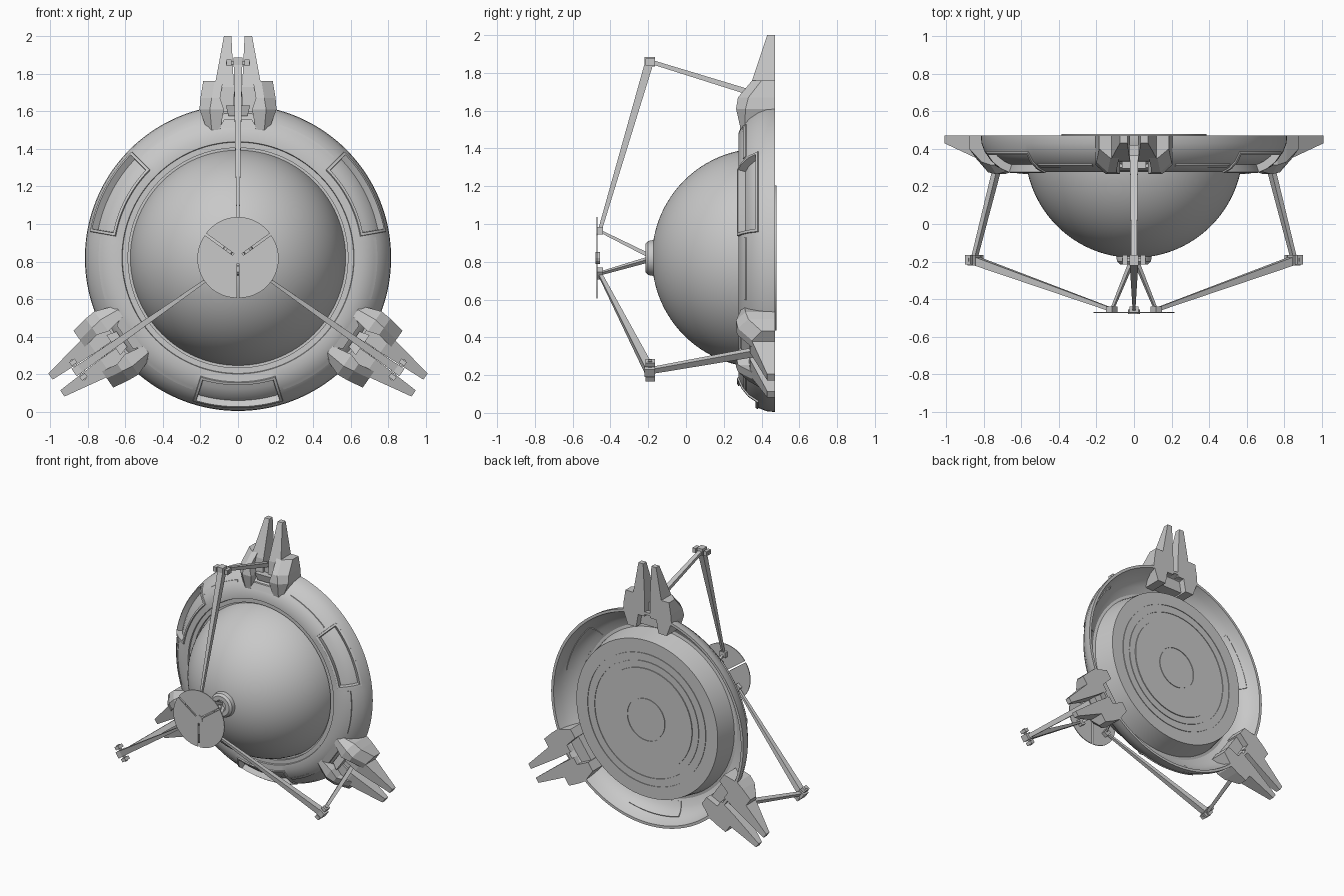
import bpy, bmesh
from math import sin, cos, radians, degrees, atan2, pi
from mathutils import Vector

if "Cube" in bpy.data.objects:
    bpy.data.objects.remove(bpy.data.objects["Cube"], do_unlink=True)

AXIS_Z = 0.82
LEGS = {"top": 0, "left": 125, "right": -125}
WINDOWS = {"bottom": 180, "left": 62.5, "right": -62.5}

grey = bpy.data.materials.new("plain_grey")
grey.use_nodes = True
grey.diffuse_color = (0.58, 0.58, 0.58, 1)
grey.node_tree.nodes["Principled BSDF"].inputs["Base Color"].default_value = (0.58, 0.58, 0.58, 1)


def place(angle, x, r, y):
    """Sideways, radius and depth in a frame turned about the dish axis."""
    a = radians(angle)
    return Vector((r * sin(a) + x * cos(a), y, AXIS_Z + r * cos(a) - x * sin(a)))


def finish(name, bm, smooth=False):
    mesh = bpy.data.meshes.new(name)
    bm.to_mesh(mesh)
    bm.free()
    mesh.materials.append(grey)
    if smooth:
        mesh.polygons.foreach_set("use_smooth", [True] * len(mesh.polygons))
        mesh.set_sharp_from_angle(angle=radians(30))
    obj = bpy.data.objects.new(name, mesh)
    bpy.context.collection.objects.link(obj)
    return obj


def lathe(profile, steps=96, start=0, end=360, closed=False):
    """Turn (radius, depth) points about the dish axis."""
    bm = bmesh.new()
    full = end - start == 360
    count = steps if full else steps + 1
    rows = [[bm.verts.new(place(start + (end - start) * i / steps, 0, r, y))
             for r, y in profile] for i in range(count)]
    n = len(profile)
    for i in range(steps):
        a, b = rows[i], rows[(i + 1) % count]
        for j in range(n if closed else n - 1):
            k = (j + 1) % n
            bm.faces.new((a[j], a[k], b[k], b[j]))
    if closed and not full:
        bm.faces.new(rows[0])
        bm.faces.new(rows[-1])
    bmesh.ops.remove_doubles(bm, verts=bm.verts, dist=1e-5)
    bmesh.ops.recalc_face_normals(bm, faces=bm.faces)
    return bm


def loft(name, sections, angle):
    """Skin a row of matching cross-sections and cap both ends."""
    bm = bmesh.new()
    rows = [[bm.verts.new(place(angle, *p)) for p in s] for s in sections]
    n = len(rows[0])
    for a, b in zip(rows, rows[1:]):
        for j in range(n):
            k = (j + 1) % n
            bm.faces.new((a[j], a[k], b[k], b[j]))
    bm.faces.new(rows[0])
    bm.faces.new(rows[-1])
    bmesh.ops.recalc_face_normals(bm, faces=bm.faces)
    return finish(name, bm)


def rect(r, x0, x1, y0, y1):
    return [(x0, r, y0), (x1, r, y0), (x1, r, y1), (x0, r, y1)]


def box(name, angle, x0, x1, r0, r1, y0, y1):
    return loft(name, [rect(r0, x0, x1, y0, y1), rect(r1, x0, x1, y0, y1)], angle)


def beam(name, angle, start, end, size0, size1):
    """Tapered bar between two (radius, depth) points in the leg plane."""
    p, q = Vector(start), Vector(end)
    n = (q - p).normalized().orthogonal()
    ends = []
    for c, (w, t) in ((p, size0), (q, size1)):
        ends.append([(sx * w / 2, *(c + n * st * t / 2))
                     for sx, st in ((-1, -1), (1, -1), (1, 1), (-1, 1))])
    return loft(name, ends, angle)


# Dome
arc = [(0.58 * sin(pi / 2 * i / 32), 0.4 - 0.58 * cos(pi / 2 * i / 32)) for i in range(33)]
finish("dome", lathe(arc + [(0, 0.4)]), True)

# Ring shell with three framed, sunken windows
ring = lathe([(0.585, 0.32), (0.585, 0.288), (0.615, 0.288), (0.618, 0.277), (0.66, 0.277),
              (0.715, 0.30), (0.76, 0.335), (0.795, 0.385), (0.812, 0.43), (0.815, 0.47),
              (0.795, 0.47), (0.775, 0.41), (0.74, 0.36), (0.70, 0.33), (0.65, 0.31)],
             steps=144, closed=True)
for angle in WINDOWS.values():
    faces = []
    for f in ring.faces:
        c = f.calc_center_median()
        r = Vector((c.x, c.z - AXIS_Z)).length
        turn = (degrees(atan2(c.x, c.z - AXIS_Z)) - angle + 180) % 360 - 180
        if f.normal.y < 0 and 0.665 < r < 0.79 and abs(turn) < 17:
            faces.append(f)
    for thickness, depth in ((0.002, 0.008), (0.014, 0), (0.003, -0.045)):
        bmesh.ops.inset_region(ring, faces=faces, thickness=thickness, depth=depth,
                               use_even_offset=True, use_boundary=True)
finish("ring_shell", ring, True)

# Thin curved ribs beside each window
for side, angle in WINDOWS.items():
    for k, (a, b) in enumerate(((-45, -19), (19, 45))):
        finish(f"{side}_rib_{k + 1}",
               lathe([(0.724, 0.302), (0.742, 0.314), (0.742, 0.33), (0.724, 0.33)],
                     20, angle + a, angle + b, True), True)

# Rear drum with concentric grooves and a raised plate
finish("rear_drum", lathe([(0, 0.31), (0.63, 0.31), (0.60, 0.472), (0.505, 0.472), (0.505, 0.467),
                           (0.497, 0.467), (0.497, 0.472), (0.445, 0.472), (0.445, 0.467),
                           (0.437, 0.467), (0.437, 0.472), (0, 0.472)]), True)
finish("rear_plate", lathe([(0, 0.47), (0.385, 0.47), (0.385, 0.479), (0.163, 0.479),
                            (0.163, 0.474), (0.155, 0.474), (0.155, 0.479), (0, 0.479)]), True)

# Hub on the dome tip
finish("dome_hub", lathe([(0, -0.205), (0.04, -0.205), (0.045, -0.215), (0.075, -0.215),
                          (0.09, -0.20), (0.095, -0.17), (0.09, -0.13), (0, -0.13)], 48), True)

# Front disc in three slices with gaps
for k, (a, b) in enumerate(((-54, 54), (54, 180), (180, 306))):
    bm = lathe([(0.01, -0.475), (0.21, -0.475), (0.21, -0.469), (0.01, -0.469)], 32, a, b, True)
    mid = (a + b) / 2
    bmesh.ops.translate(bm, verts=bm.verts, vec=place(mid, 0, 0.007, 0) - place(mid, 0, 0, 0))
    finish(f"front_disc_slice_{k + 1}", bm, True)
finish("front_disc_boss", lathe([(0, -0.478), (0.032, -0.478), (0.032, -0.455), (0, -0.455)], 12))


def shoulder(r, s, inner, bevel, outer, front, side):
    return [(s * x, r, y) for x, y in ((inner, 0.47), (inner, front), (bevel, front),
                                       (outer, side), (outer, 0.47))]


for leg, angle in LEGS.items():
    # Paired shoulders and fins
    for s, label in ((1, "a"), (-1, "b")):
        loft(f"{leg}_shoulder_{label}", [
            shoulder(0.68, s, 0.095, 0.14, 0.165, 0.29, 0.31),
            shoulder(0.79, s, 0.075, 0.15, 0.205, 0.265, 0.315),
            shoulder(0.85, s, 0.095, 0.14, 0.20, 0.275, 0.33),
            shoulder(0.94, s, 0.08, 0.125, 0.185, 0.35, 0.40)], angle)
        lo, hi = sorted((s * 0.022, s * 0.125))
        tlo, thi = sorted((s * 0.035, s * 0.075))
        loft(f"{leg}_fin_{label}", [rect(0.78, lo, hi, 0.33, 0.47), rect(0.91, lo, hi, 0.34, 0.47),
                                    rect(1.18, tlo, thi, 0.43, 0.47)], angle)
        lo, hi = sorted((s * 0.035, s * 0.06))
        box(f"{leg}_joint_lug_{label}", angle, lo, hi, 1.02, 1.055, -0.215, -0.165)

    # Socket between the shoulders
    box(f"{leg}_socket_back", angle, -0.1, 0.1, 0.69, 0.87, 0.35, 0.42)
    loft(f"{leg}_socket_sill", [rect(0.69, -0.1, 0.1, 0.285, 0.36),
                                rect(0.735, -0.075, 0.075, 0.30, 0.36)], angle)
    loft(f"{leg}_socket_block", [rect(0.755, -0.05, 0.05, 0.31, 0.36),
                                 rect(0.81, -0.065, 0.065, 0.295, 0.36)], angle)

    # Folding arm
    beam(f"{leg}_lower_strut", angle, (0.87, 0.36), (1.04, -0.19), (0.042, 0.03), (0.03, 0.022))
    beam(f"{leg}_upper_strut", angle, (1.05, -0.19), (0.15, -0.455), (0.046, 0.045), (0.014, 0.02))
    box(f"{leg}_joint_pin", angle, -0.065, 0.065, 1.03, 1.045, -0.20, -0.18)
    box(f"{leg}_joint_block", angle, -0.024, 0.024, 1.015, 1.065, -0.22, -0.165)

    # Rod from the front disc to the hub
    beam(f"{leg}_disc_rod", angle, (0.14, -0.45), (0.015, -0.20), (0.016, 0.014), (0.022, 0.022))
    box(f"{leg}_disc_bracket", angle, -0.025, 0.025, 0.125, 0.165, -0.47, -0.44)
